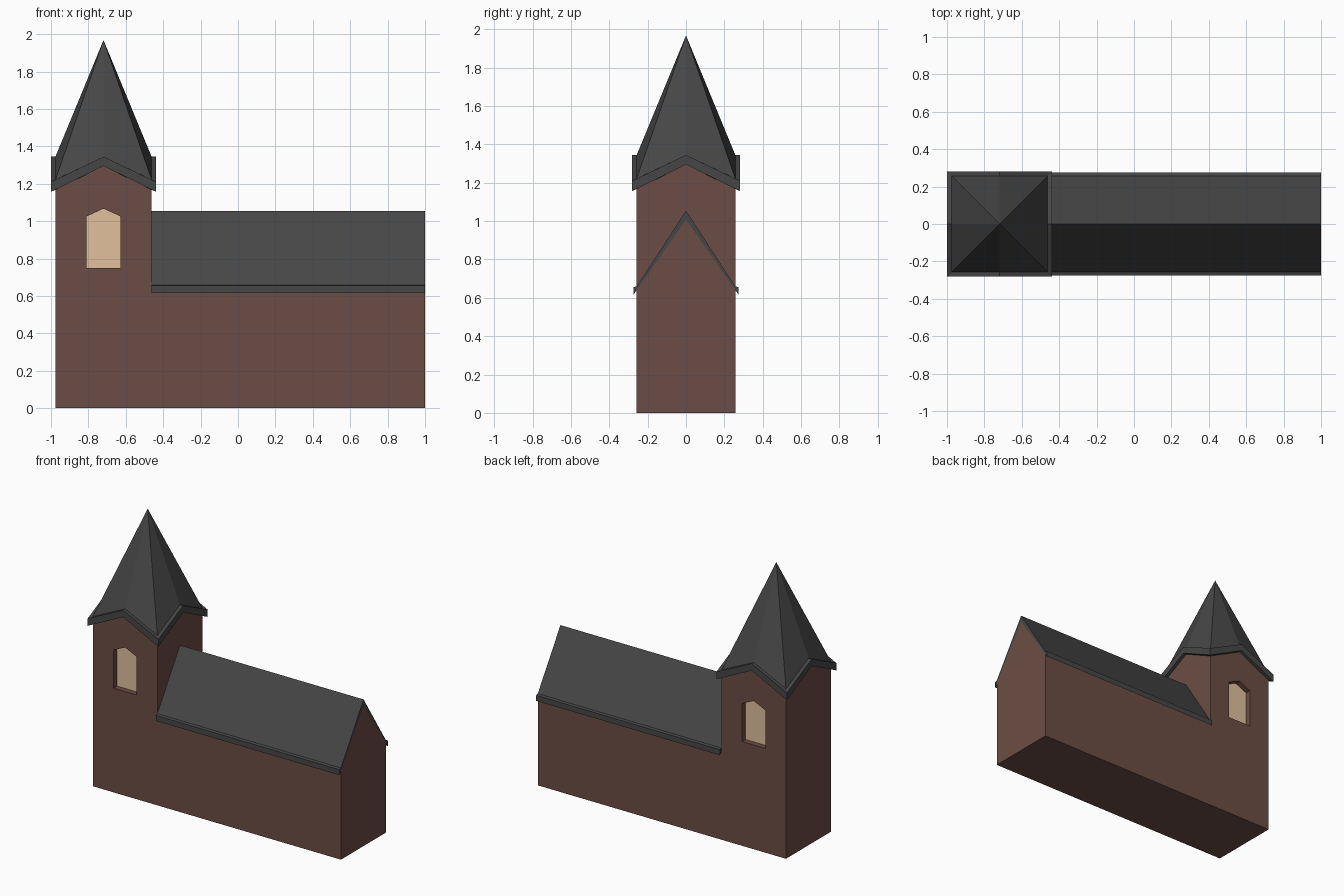
import bpy, bmesh
from mathutils import Vector

if "Cube" in bpy.data.objects:
    bpy.data.objects.remove(bpy.data.objects["Cube"])

H = 0.257                       # half width of the walls
XC = -0.719                     # tower centre
X0, X1, X2 = XC - H, XC + H, 1.0
EAVE, RIDGE = 0.64, 1.008       # nave wall heights
CORNER, PEAK = 1.168, 1.295     # tower wall heights


def material(name, rgb):
    m = bpy.data.materials.new(name)
    m.diffuse_color = (*rgb, 1)
    m.use_nodes = True
    m.node_tree.nodes["Principled BSDF"].inputs["Base Color"].default_value = m.diffuse_color
    return m


BRICK = material("brick", (0.15, 0.073, 0.058))
SLATE = material("slate", (0.062, 0.062, 0.062))
GLASS = material("warm_glass", (0.75, 0.53, 0.34))


def make(name, faces, mat):
    """Weld a list of polygons into one closed object."""
    bm = bmesh.new()
    for f in faces:
        bm.faces.new([bm.verts.new(p) for p in f])
    bmesh.ops.remove_doubles(bm, verts=bm.verts, dist=1e-5)
    bmesh.ops.recalc_face_normals(bm, faces=bm.faces)
    me = bpy.data.meshes.new(name)
    bm.to_mesh(me)
    bm.free()
    me.materials.append(mat)
    ob = bpy.data.objects.new(name, me)
    bpy.context.collection.objects.link(ob)
    return ob


def prism(name, a, b, mat):
    """Solid between two matching outlines."""
    n = len(a)
    sides = [[a[i], a[(i + 1) % n], b[(i + 1) % n], b[i]] for i in range(n)]
    return make(name, [a, b] + sides, mat)


def ring(r, corner, mid):
    """Square of half width r whose sides rise to a gable point."""
    d = [(-1, -1), (0, -1), (1, -1), (1, 0), (1, 1), (0, 1), (-1, 1), (-1, 0)]
    return [(XC + r * x, r * y, corner if x and y else mid) for x, y in d]


def bridge(a, b):
    return [[a[i], a[(i + 1) % 8], b[(i + 1) % 8], b[i]] for i in range(8)]


def fan(a, tip):
    return [[a[i], a[(i + 1) % 8], tip] for i in range(8)]


# Walls: nave and tower in one shell
side = [(X0, 0), (X2, 0), (X2, EAVE), (X1, EAVE), (X1, CORNER), (XC, PEAK), (X0, CORNER)]
walls = [[(x, s * H, z) for x, z in side] for s in (-1, 1)]
walls += [[(X2, s * H, EAVE), (X2, 0, RIDGE), (X1, 0, RIDGE), (X1, s * H, EAVE)] for s in (-1, 1)]
for x, outline in (
    (X0, [(-H, 0), (H, 0), (H, CORNER), (0, PEAK), (-H, CORNER)]),
    (X2, [(-H, 0), (H, 0), (H, EAVE), (0, RIDGE), (-H, EAVE)]),
    (X1, [(-H, EAVE), (0, RIDGE), (H, EAVE), (H, CORNER), (0, PEAK), (-H, CORNER)]),
):
    walls.append([(x, y, z) for y, z in outline])
walls.append([(X0, -H, 0), (X0, H, 0), (X2, H, 0), (X2, -H, 0)])
walls += fan(ring(H, CORNER, PEAK), (XC, 0, PEAK))
body = make("church_walls", walls, BRICK)

# Nave roof: gabled slab with a small eave lip
half = [(0.275, 0.615), (0.275, 0.655), (H, 0.66)]
roof = ([(-y, z) for y, z in half] + [(0, 1.055)] + half[::-1]
        + [(H, EAVE), (0, RIDGE), (-H, EAVE)])
prism("nave_roof", [(X1, y, z) for y, z in roof], [(X2, y, z) for y, z in roof], SLATE)

# Tower roof: zigzag eave band and eight-sided spire
inner, low = ring(H, CORNER, PEAK), ring(0.281, 1.157, PEAK)
high, base = ring(0.281, 1.21, 1.345), ring(H, 1.222, 1.345)
make("spire", fan(inner, (XC, 0, PEAK)) + bridge(inner, low) + bridge(low, high)
     + bridge(high, base) + fan(base, (XC, 0, 1.968)), SLATE)

# Recessed windows on the front and back of the tower
win = [(-0.092, 0.75), (0.092, 0.75), (0.092, 1.025), (0, 1.067), (-0.092, 1.025)]
for s, label in ((-1, "front"), (1, "back")):
    def layer(y):
        return [(XC + x, s * y, z) for x, z in win]
    cutter = prism(label + "_window_cutter", layer(H - 0.05), layer(H + 0.1), BRICK)
    cutter.hide_render = True
    cutter.hide_viewport = True
    cut = body.modifiers.new(label + "_window", 'BOOLEAN')
    cut.operation, cut.solver, cut.object = 'DIFFERENCE', 'EXACT', cutter
    prism(label + "_window_pane", layer(H - 0.05), layer(H - 0.04), GLASS)
